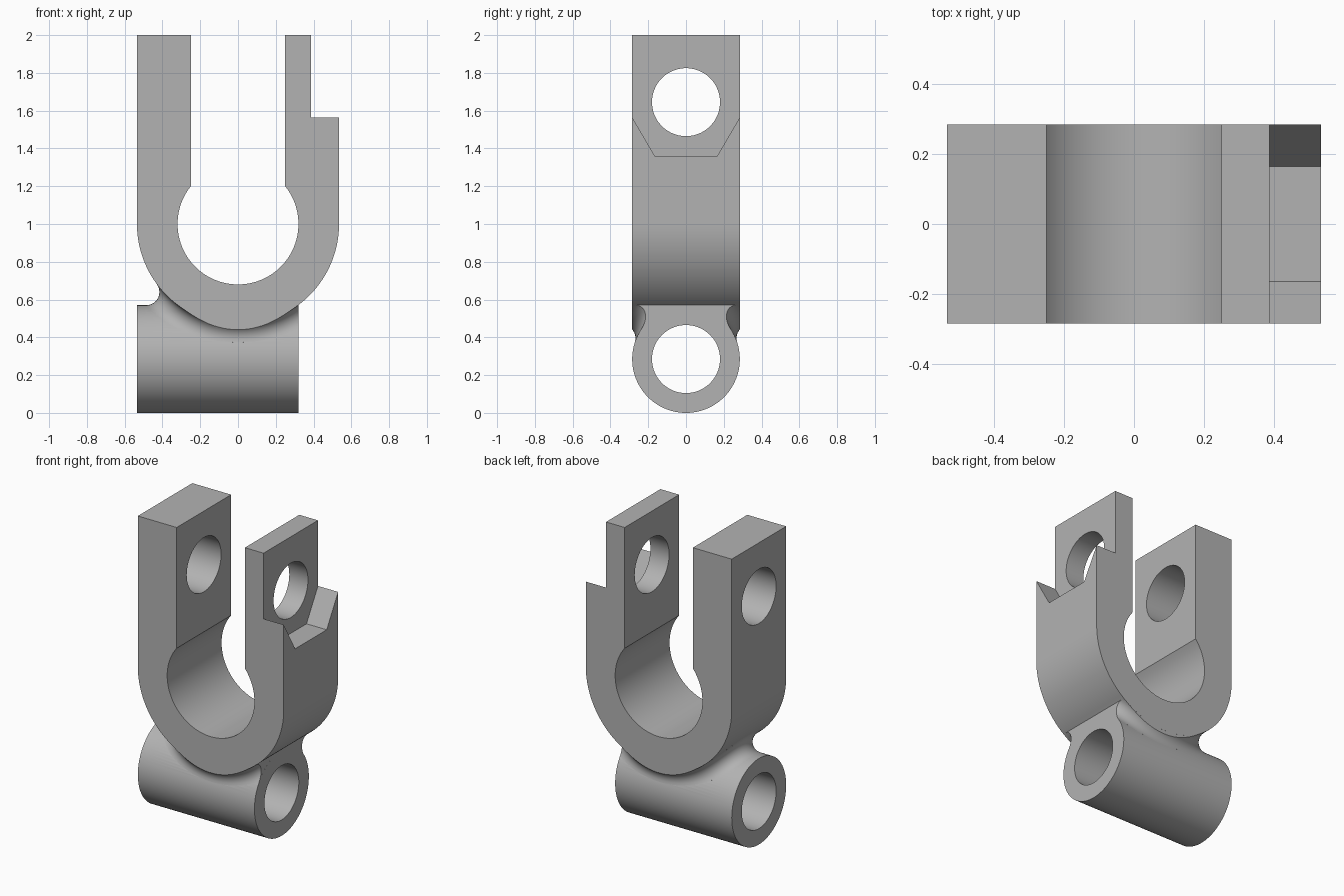
import bpy, bmesh
from math import sin, cos, pi, sqrt, acos, radians
from mathutils import Vector

cube = bpy.data.objects.get("Cube")
if cube:
    bpy.data.objects.remove(cube, do_unlink=True)

grey = bpy.data.materials.new("plain grey")
grey.use_nodes = True
colour = (0.45, 0.45, 0.45, 1)
grey.diffuse_color = colour
grey.node_tree.nodes["Principled BSDF"].inputs["Base Color"].default_value = colour

HALF = 0.285            # half depth, also the tube radius
RING_Z, RING_R, BORE_R = 1.0, 0.535, 0.32
TUBE_Z, TUBE_END, HOLE_R = 0.285, 0.32, 0.18
ARM_Z, FILLET = 1.645, 0.07


def finish(name, bm):
    bmesh.ops.recalc_face_normals(bm, faces=bm.faces)
    mesh = bpy.data.meshes.new(name)
    bm.to_mesh(mesh)
    bm.free()
    mesh.materials.append(grey)
    ob = bpy.data.objects.new(name, mesh)
    bpy.context.collection.objects.link(ob)
    return ob


def prism(name, points, offset):
    """Closed outline of 3D points pushed along an offset."""
    bm = bmesh.new()
    face = bm.faces.new([bm.verts.new(p) for p in points])
    out = bmesh.ops.extrude_face_region(bm, geom=[face])
    verts = [v for v in out["geom"] if isinstance(v, bmesh.types.BMVert)]
    bmesh.ops.translate(bm, verts=verts, vec=offset)
    return finish(name, bm)


def rod(name, radius, z, x0, x1, n=96):
    ring = [(x0, radius * sin(2 * pi * i / n), z + radius * cos(2 * pi * i / n)) for i in range(n)]
    return prism(name, ring, (x1 - x0, 0, 0))


def combine(target, tool, operation):
    mod = target.modifiers.new(operation.lower(), "BOOLEAN")
    mod.operation, mod.solver, mod.object = operation, "EXACT", tool
    bpy.context.view_layer.objects.active = target
    bpy.ops.object.modifier_apply(modifier=mod.name)
    bpy.data.objects.remove(tool, do_unlink=True)


def arc(radius, start, end, n):
    return [(radius * cos(start + (end - start) * i / n),
             RING_Z + radius * sin(start + (end - start) * i / n)) for i in range(n + 1)]


# U-shaped clevis with a keyhole opening
a = acos(0.25 / BORE_R)
outline = ([(-RING_R, 2)] + arc(RING_R, pi, 2 * pi, 64) + [(RING_R, 2), (0.25, 2)]
           + arc(BORE_R, a, -pi - a, 72) + [(-0.25, 2)])
body = prism("clevis_bracket", [(x, -HALF, z) for x, z in outline], (0, 2 * HALF, 0))

# Nut recess on the outside of the left arm
recess = [(-0.165, 1.36), (0.165, 1.36), (0.285, 1.565), (0.4, 1.762),
          (0.4, 2.2), (-0.4, 2.2), (-0.4, 1.762), (-0.285, 1.565)]
combine(body, prism("recess_cutter", [(0.387, y, z) for y, z in recess], (0.4, 0, 0)), "DIFFERENCE")

# Cross tube under the clevis
combine(body, rod("cross_tube", HALF, TUBE_Z, -RING_R, TUBE_END), "UNION")

# Blend between tube and clevis: a rolling-ball section swept along their joint
bm = bmesh.new()
tube_d, ring_d = HALF + FILLET, RING_R + FILLET
limit = acos((RING_Z - ring_d - TUBE_Z) / tube_d)
rings, steps = [], 96
for i in range(steps):
    t = 2 * pi * (i + 0.5) / steps
    th = limit * cos(t)
    z = TUBE_Z + tube_d * cos(th)
    x = sqrt(max(0, ring_d ** 2 - (RING_Z - z) ** 2)) * (1 if sin(t) > 0 else -1)
    c = Vector((x, tube_d * sin(th), z))
    d1 = Vector((0, -c.y, TUBE_Z - z)).normalized()
    d2 = Vector((-x, 0, RING_Z - z)).normalized()
    section = [c + FILLET * d1.slerp(d2, k / 10) for k in range(11)]
    section += [c + d2 * (FILLET + 0.05),
                c + (d1 + d2) * (1.4 * FILLET / (1 + d1.dot(d2))),
                c + d1 * (FILLET + 0.04)]
    rings.append([bm.verts.new(p) for p in section])
for i in range(steps):
    r, s = rings[i], rings[(i + 1) % steps]
    for k in range(len(r)):
        m = (k + 1) % len(r)
        bm.faces.new((r[k], r[m], s[m], s[k]))
blend = finish("blend", bm)
edge = HALF - 0.0002
clip = prism("clip_box", [(-0.534, -edge, 0.1), (TUBE_END - 0.0002, -edge, 0.1),
                          (TUBE_END - 0.0002, -edge, 1.2), (-0.534, -edge, 1.2)], (0, 2 * edge, 0))
combine(blend, clip, "INTERSECT")
combine(body, blend, "UNION")

# Bores through the tube and through both arms
for z in (TUBE_Z, ARM_Z):
    combine(body, rod("bore_cutter", HOLE_R, z, -0.8, 0.8), "DIFFERENCE")

bpy.ops.object.select_all(action="DESELECT")
body.select_set(True)
bpy.context.view_layer.objects.active = body
bpy.ops.object.shade_smooth_by_angle(angle=radians(30))
